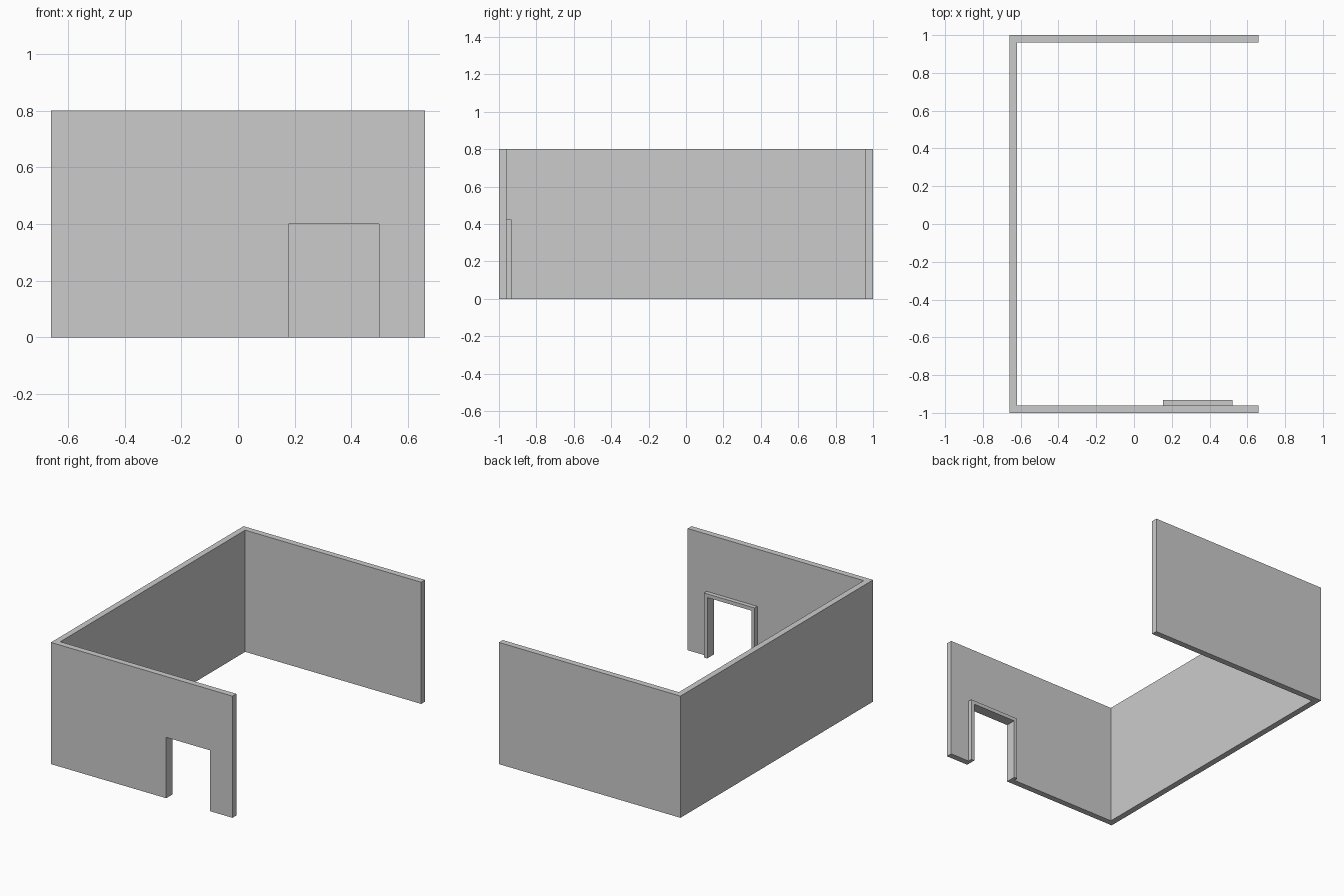
import bpy, bmesh
from mathutils import Vector

if "Cube" in bpy.data.objects:
    bpy.data.objects.remove(bpy.data.objects["Cube"])

HX, HY, H, T = 0.66, 1.0, 0.80, 0.04       # half width, half depth, height, wall thickness
X0, X1, DOOR_H = 0.178, 0.498, 0.40        # doorway
TRIM_W, TRIM_D = 0.024, 0.028              # door trim width and depth


def extrude_profile(name, points, offset):
    """Solid made by sweeping a flat outline along an offset."""
    bm = bmesh.new()
    face = bm.faces.new([bm.verts.new(p) for p in points])
    new = bmesh.ops.extrude_face_region(bm, geom=[face], use_keep_orig=True)["geom"]
    bmesh.ops.translate(bm, vec=Vector(offset),
                        verts=[g for g in new if isinstance(g, bmesh.types.BMVert)])
    bmesh.ops.recalc_face_normals(bm, faces=bm.faces)
    mesh = bpy.data.meshes.new(name)
    bm.to_mesh(mesh)
    bm.free()
    obj = bpy.data.objects.new(name, mesh)
    bpy.context.collection.objects.link(obj)
    return obj


# Three walls as one U-shaped plan
plan = [(HX, -HY), (-HX, -HY), (-HX, HY), (HX, HY),
        (HX, HY - T), (-HX + T, HY - T), (-HX + T, -HY + T), (HX, -HY + T)]
walls = extrude_profile("walls", [(x, y, 0) for x, y in plan], (0, 0, H))

# Doorway cut through the front wall
door = [(X0, -0.1), (X1, -0.1), (X1, DOOR_H), (X0, DOOR_H)]
cutter = extrude_profile("doorway_cutter", [(x, -HY - 0.1, z) for x, z in door], (0, 0.3, 0))
cut = walls.modifiers.new("doorway", 'BOOLEAN')
cut.object, cut.operation, cut.solver = cutter, 'DIFFERENCE', 'EXACT'

# Bake the cut so that no helper remains
bpy.context.view_layer.objects.active = walls
walls.select_set(True)
bpy.ops.object.modifier_apply(modifier=cut.name)
bpy.data.objects.remove(cutter)

# Trim around the doorway on the inside
arch = [(X0 - TRIM_W, 0), (X0 - TRIM_W, DOOR_H + TRIM_W), (X1 + TRIM_W, DOOR_H + TRIM_W),
        (X1 + TRIM_W, 0), (X1, 0), (X1, DOOR_H), (X0, DOOR_H), (X0, 0)]
extrude_profile("door_trim", [(x, -HY + T, z) for x, z in arch], (0, TRIM_D, 0))
